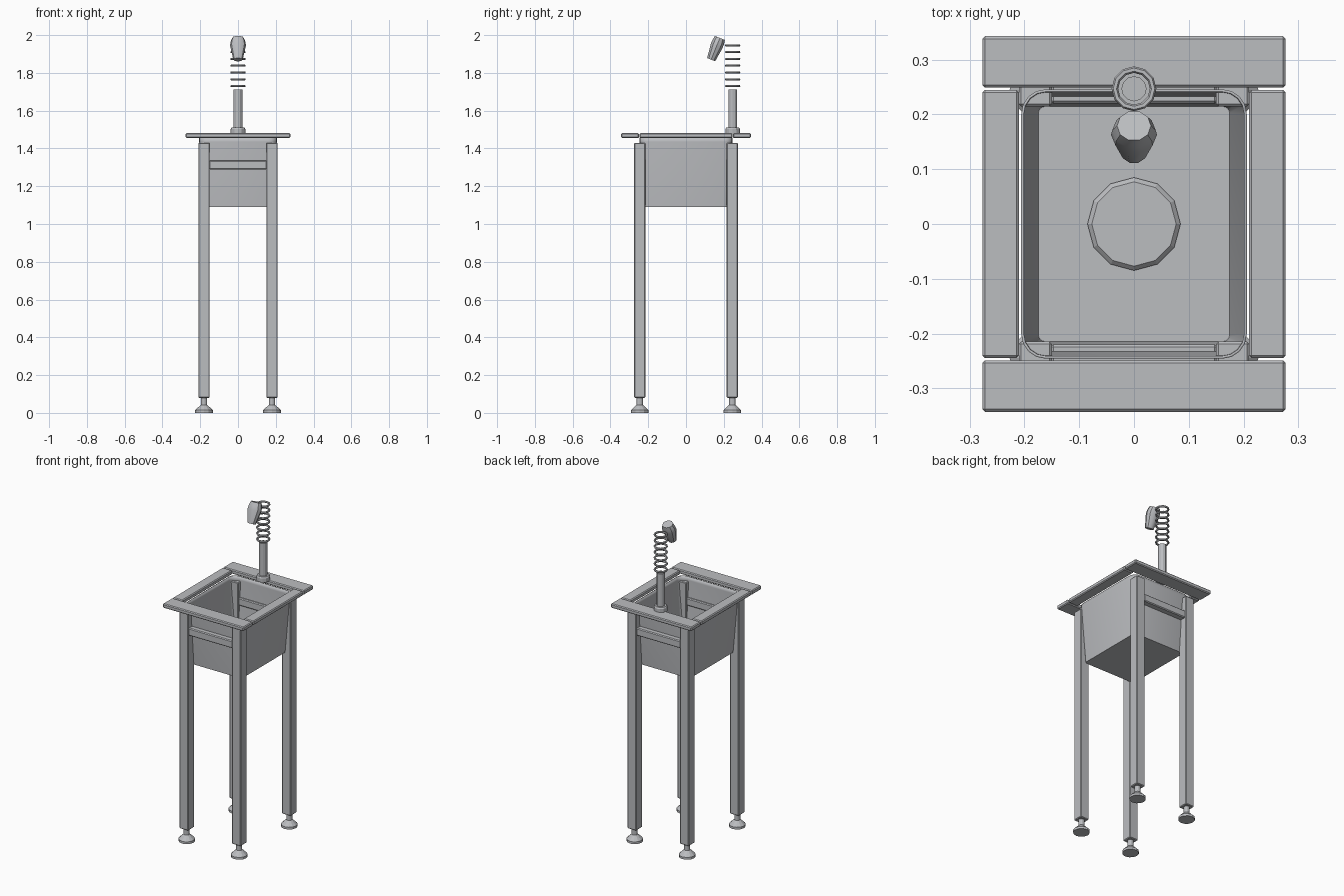
import bpy
import bmesh
from math import cos, sin, pi, radians
from mathutils import Matrix, Vector

cube = bpy.data.objects.get("Cube")
if cube:
    bpy.data.objects.remove(cube, do_unlink=True)


def material(name, rgb):
    m = bpy.data.materials.new(name)
    m.use_nodes = True
    m.diffuse_color = (*rgb, 1)
    m.node_tree.nodes["Principled BSDF"].inputs["Base Color"].default_value = (*rgb, 1)
    return m


steel = material("brushed_steel", (0.50, 0.51, 0.53))


def finish(name, bm, smooth=False):
    bmesh.ops.recalc_face_normals(bm, faces=bm.faces)
    mesh = bpy.data.meshes.new(name)
    bm.to_mesh(mesh)
    bm.free()
    mesh.materials.append(steel)
    ob = bpy.data.objects.new(name, mesh)
    bpy.context.collection.objects.link(ob)
    if smooth:
        bpy.ops.object.select_all(action="DESELECT")
        ob.select_set(True)
        bpy.context.view_layer.objects.active = ob
        bpy.ops.object.shade_smooth_by_angle(angle=radians(35))
    return ob


def box(name, low, high, bevel=0.005):
    low, high = Vector(low), Vector(high)
    bm = bmesh.new()
    bmesh.ops.create_cube(bm, size=1, matrix=Matrix.Translation((low + high) / 2)
                          @ Matrix.Diagonal((*(high - low), 1)))
    ob = finish(name, bm)
    mod = ob.modifiers.new("edge", "BEVEL")
    mod.width = bevel
    mod.segments = 1
    return ob


def loft(name, rings, cap_start=True, cap_end=True, smooth=False):
    """Skin a list of equal-length point loops."""
    bm = bmesh.new()
    loops = [[bm.verts.new(p) for p in ring] for ring in rings]
    n = len(loops[0])
    for a, b in zip(loops, loops[1:]):
        for i in range(n):
            j = (i + 1) % n
            bm.faces.new((a[i], a[j], b[j], b[i]))
    if cap_start:
        bm.faces.new(loops[0][::-1])
    if cap_end:
        bm.faces.new(loops[-1])
    return finish(name, bm, smooth)


def circle(rx, ry, z, n, matrix):
    return [matrix @ Vector((rx * cos(2 * pi * i / n), ry * sin(2 * pi * i / n), z))
            for i in range(n)]


def turned(name, profile, centre, n=12, smooth=False):
    """Round part from (radius, height) pairs."""
    m = Matrix.Translation(centre)
    return loft(name, [circle(r, r, z, n, m) for r, z in profile], smooth=smooth)


def rounded_rect(hx, hy, r, z, steps=4):
    pts = []
    for q, (sx, sy) in enumerate(((1, 1), (-1, 1), (-1, -1), (1, -1))):
        for k in range(steps + 1):
            a = pi / 2 * (q + k / steps)
            pts.append((sx * (hx - r) + r * cos(a), sy * (hy - r) + r * sin(a), z))
    return pts


# Legs with levelling feet
for sx, side in ((1, "left"), (-1, "right")):
    for sy, end in ((-1, "front"), (1, "back")):
        x, y = 0.18 * sx, 0.245 * sy
        box(f"{end}_{side}_leg", (x - 0.03, y - 0.03, 0.08), (x + 0.03, y + 0.03, 1.43), 0.004)
        turned(f"{end}_{side}_foot",
               [(0.047, 0), (0.047, 0.014), (0.022, 0.038), (0.017, 0.042), (0.017, 0.085)],
               (x, y, 0))

# Rim frame and cross rails
for s, end in ((-1, "front"), (1, "back")):
    y0, y1 = sorted((0.249 * s, 0.343 * s))
    box(f"{end}_rim", (-0.277, y0, 1.455), (0.277, y1, 1.481))
    y0, y1 = sorted((0.22 * s, 0.27 * s))
    box(f"{end}_rail", (-0.152, y0, 1.288), (0.152, y1, 1.335))
for s, side in ((1, "left"), (-1, "right")):
    x0, x1 = sorted((0.21 * s, 0.277 * s))
    box(f"{side}_rim", (x0, -0.245, 1.455), (x1, 0.245, 1.481))

# Basin: tapered open shell
basin = loft("basin", [rounded_rect(0.178, 0.218, 0.015, 1.09),
                       rounded_rect(0.206, 0.246, 0.045, 1.435),
                       rounded_rect(0.206, 0.246, 0.045, 1.458)],
             cap_end=False, smooth=True)
shell = basin.modifiers.new("thickness", "SOLIDIFY")
shell.thickness = 0.005
shell.offset = -1

# Drain cover
turned("drain", [(0.085, 1.09), (0.085, 1.1), (0.077, 1.108)], (0, 0, 0))

# Faucet base and column
tap = (0, 0.247, 0)
turned("faucet_base", [(0.039, 1.478), (0.039, 1.502), (0.034, 1.51)], tap)
turned("faucet_column", [(0.023, 1.5), (0.023, 1.712)], tap)

# Spring coils
for i in range(7):
    z = 1.73 + 0.036 * i
    m = Matrix.Translation(tap)
    section = [(0.035 + 0.006 * cos(a), z + 0.006 * sin(a))
               for a in (2 * pi * k / 6 for k in range(7))]
    coil = loft(f"spring_coil_{i + 1}", [circle(r, r, h, 12, m) for r, h in section],
                cap_start=False, cap_end=False)
    bm = bmesh.new()
    bm.from_mesh(coil.data)
    bmesh.ops.remove_doubles(bm, verts=bm.verts, dist=0.0001)
    bmesh.ops.recalc_face_normals(bm, faces=bm.faces)
    bm.to_mesh(coil.data)
    bm.free()

# Tilted spray head
tilt = Matrix.Translation((0, 0.133, 1.87)) @ Matrix.Rotation(radians(-22), 4, "X")
loft("spray_head", [circle(rx, ry, z, 10, tilt) for rx, ry, z in
                    ((0.025, 0.024, 0), (0.042, 0.035, 0.08), (0.04, 0.034, 0.1),
                     (0.031, 0.03, 0.124))], smooth=True)
